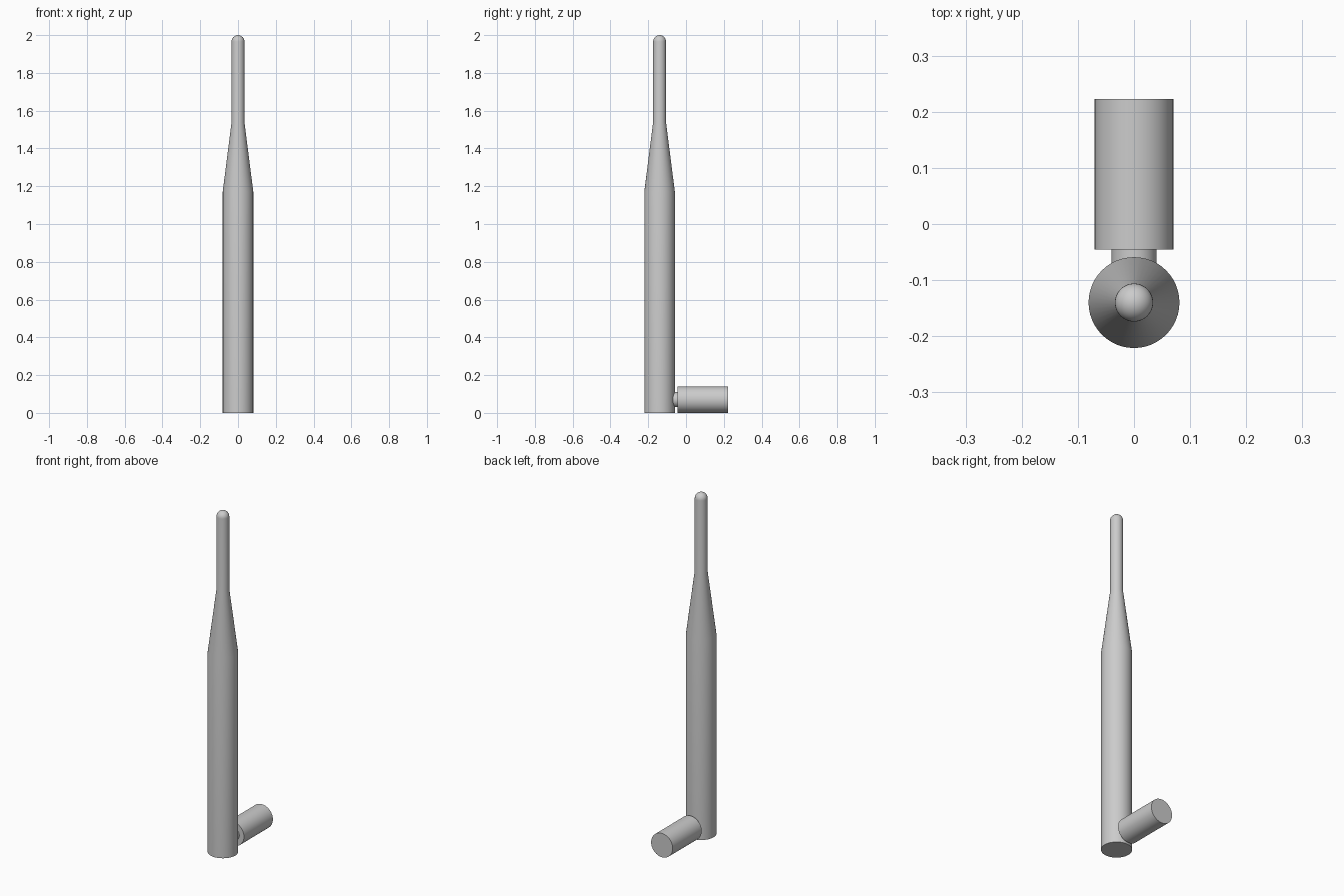
import bpy, bmesh, math
from mathutils import Matrix, Vector

cube = bpy.data.objects.get("Cube")
if cube:
    bpy.data.objects.remove(cube, do_unlink=True)

# Single grey plastic
COLOR = (0.6, 0.6, 0.6, 1)
grey = bpy.data.materials.new("grey plastic")
grey.use_nodes = True
grey.diffuse_color = COLOR
grey.node_tree.nodes["Principled BSDF"].inputs["Base Color"].default_value = COLOR


def lathe(name, profile, matrix, sides=48):
    """Spin (radius, height) points around the local z axis."""
    bm = bmesh.new()
    verts = [bm.verts.new((r, 0, h)) for r, h in profile]
    edges = [bm.edges.new(pair) for pair in zip(verts, verts[1:])]
    bmesh.ops.spin(bm, geom=verts + edges, cent=(0, 0, 0), axis=(0, 0, 1),
                   angle=math.tau, steps=sides)
    bmesh.ops.remove_doubles(bm, verts=bm.verts, dist=0.0001)
    bmesh.ops.recalc_face_normals(bm, faces=bm.faces)
    mesh = bpy.data.meshes.new(name)
    bm.to_mesh(mesh)
    bm.free()
    mesh.materials.append(grey)
    obj = bpy.data.objects.new(name, mesh)
    bpy.context.collection.objects.link(obj)
    obj.matrix_world = matrix
    bpy.ops.object.select_all(action='DESELECT')
    obj.select_set(True)
    bpy.context.view_layer.objects.active = obj
    bpy.ops.object.shade_smooth_by_angle(angle=math.radians(30))
    return obj


# Mast: straight body, tapered shoulder, thin rod with a rounded tip
TIP = 0.034
dome = [(TIP * math.cos(a), 2 - TIP + TIP * math.sin(a))
        for a in (math.pi / 2 * i / 8 for i in range(9))]
lathe("antenna_mast",
      [(0, 0), (0.081, 0), (0.081, 1.17), (TIP, 1.54)] + dome,
      Matrix.Translation((0, -0.14, 0)))

# Hinge neck and connector barrel, lying along +y
lying = Matrix.Translation((0, 0, 0.07)) @ Matrix.Rotation(-math.pi / 2, 4, 'X')
for name, radius, start, end in (("hinge_neck", 0.04, -0.14, -0.03),
                                 ("connector_barrel", 0.07, -0.045, 0.223)):
    lathe(name, [(0, start), (radius, start), (radius, end), (0, end)], lying)
